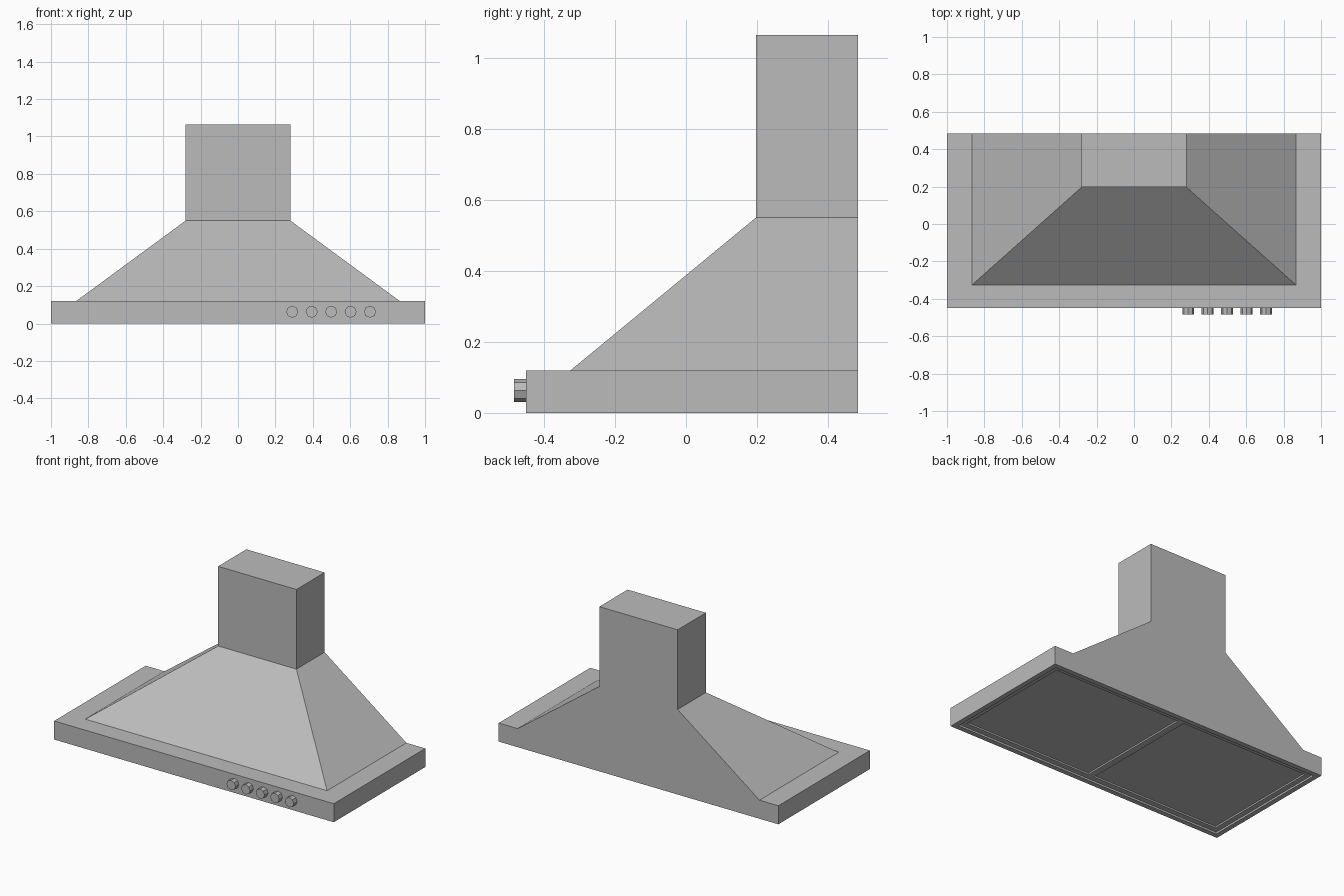
import bpy, bmesh
from math import pi
from mathutils import Matrix, Vector

cube = bpy.data.objects.get("Cube")
if cube:
    bpy.data.objects.remove(cube, do_unlink=True)

steel = bpy.data.materials.new("brushed steel grey")
steel.use_nodes = True
GREY = (0.5, 0.5, 0.5, 1)
steel.diffuse_color = GREY
steel.node_tree.nodes["Principled BSDF"].inputs["Base Color"].default_value = GREY

BACK = 0.485


def finish(bm, name):
    bmesh.ops.recalc_face_normals(bm, faces=bm.faces)
    mesh = bpy.data.meshes.new(name)
    bm.to_mesh(mesh)
    bm.free()
    mesh.materials.append(steel)
    obj = bpy.data.objects.new(name, mesh)
    bpy.context.collection.objects.link(obj)
    return obj


def frustum(bottom, top):
    """Block flush with the back; each end is (half width, front y, z)."""
    bm = bmesh.new()
    rings = []
    for w, front, z in (bottom, top):
        corners = ((-w, front), (w, front), (w, BACK), (-w, BACK))
        rings.append([bm.verts.new((x, y, z)) for x, y in corners])
    low, high = rings
    bm.faces.new(low[::-1])
    bm.faces.new(high)
    for i in range(4):
        j = (i + 1) % 4
        bm.faces.new((low[i], low[j], high[j], high[i]))
    bm.normal_update()
    return bm


def recess(bm, faces, border, depth):
    """Inset each face and sink it straight up with vertical walls."""
    bmesh.ops.inset_individual(bm, faces=faces, thickness=border)
    bmesh.ops.inset_individual(bm, faces=faces, thickness=0)
    bmesh.ops.translate(bm, verts=list({v for f in faces for v in f.verts}),
                        vec=(0, 0, depth))


# Base tray with a sunken underside and two filter panels
bm = frustum((1, -0.45, 0), (1, -0.45, 0.12))
under = min(bm.faces, key=lambda f: f.calc_center_median().z)
recess(bm, [under], 0.045, 0.012)
bmesh.ops.inset_individual(bm, faces=[under], thickness=0.02)
bmesh.ops.bisect_plane(bm, geom=[under, *under.edges, *under.verts],
                       plane_co=(0, 0, 0), plane_no=(1, 0, 0))
bm.normal_update()
filters = [f for f in bm.faces if f.normal.z < -0.9 and f.calc_area() > 0.4]
recess(bm, filters, 0.03, 0.01)
finish(bm, "base_tray")

# Sloping canopy and flue
finish(frustum((0.865, -0.325, 0.12), (0.28, 0.197, 0.55)), "canopy")
finish(frustum((0.28, 0.197, 0.55), (0.28, 0.197, 1.065)), "chimney")

# Row of octagonal control knobs
for i in range(5):
    bm = bmesh.new()
    place = Matrix.Translation((0.29 + i * 0.104, -0.465, 0.063)) @ Matrix.Rotation(pi / 2, 4, "X")
    bmesh.ops.create_cone(bm, cap_ends=True, segments=8, radius1=0.032,
                          radius2=0.032, depth=0.04, matrix=place)
    finish(bm, f"control_knob_{i + 1}")
